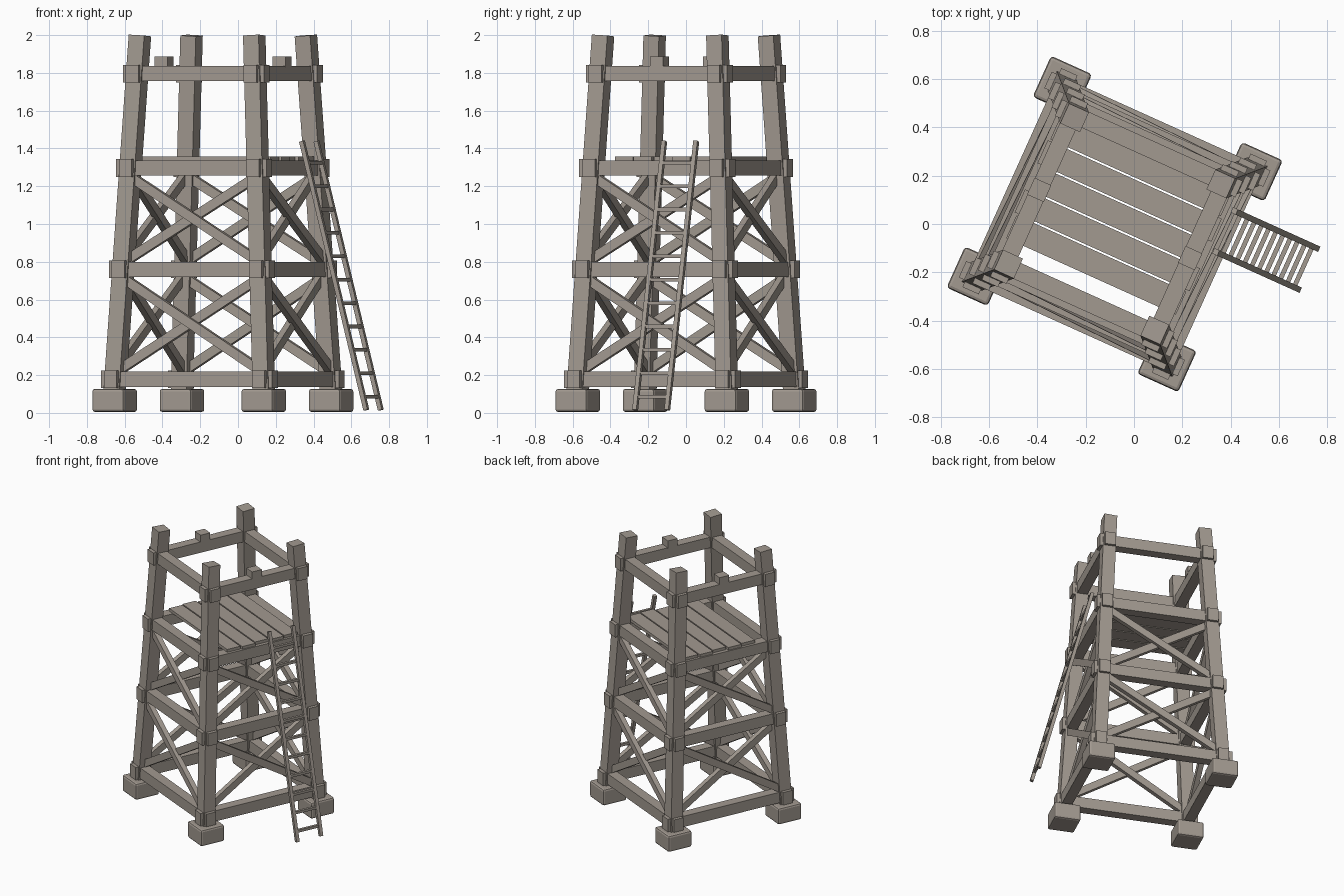
import bpy, math
from mathutils import Vector, Matrix

if "Cube" in bpy.data.objects:
    bpy.data.objects.remove(bpy.data.objects["Cube"])

# Tower frame: turned about z and shifted so the ladder balances the width
M = Matrix.Translation((-0.08, 0, 0)) @ Matrix.Rotation(math.radians(-24.3), 4, 'Z')
CUBE_F = [(0, 2, 3, 1), (4, 5, 7, 6), (0, 1, 5, 4), (2, 6, 7, 3), (0, 4, 6, 2), (1, 3, 7, 5)]
CORNERS = [(-1, -1), (1, -1), (1, 1), (-1, 1)]
LEVELS = [0.178, 0.76, 1.297, 1.796]

# Weathered wood colour
wood = bpy.data.materials.new("weathered_wood")
wood.diffuse_color = (0.36, 0.32, 0.28, 1)
wood.use_nodes = True
wood.node_tree.nodes["Principled BSDF"].inputs["Base Color"].default_value = wood.diffuse_color


def half(z):
    """Half spacing of the leaning posts at height z."""
    return 0.433 - 0.101 * (z - 0.12) / 1.88


def bar(name, a, b, w, d, side=(1, 0, 0), bevel=0):
    """Box from a to b; w is measured along side, d across it."""
    a, b = Vector(a), Vector(b)
    axis = (b - a).normalized()
    s = Vector(side)
    s = (s - axis * s.dot(axis)).normalized()
    t = axis.cross(s)
    verts = [p + s * w / 2 * i + t * d / 2 * j for p in (a, b) for i in (-1, 1) for j in (-1, 1)]
    me = bpy.data.meshes.new(name)
    me.from_pydata([M @ v for v in verts], [], CUBE_F)
    me.update()
    me.materials.append(wood)
    ob = bpy.data.objects.new(name, me)
    bpy.context.collection.objects.link(ob)
    if bevel:
        m = ob.modifiers.new("soft_edges", 'BEVEL')
        m.width, m.segments = bevel, 2
    return ob


# Footings and leaning posts
for i, (sx, sy) in enumerate(CORNERS):
    f, lo, hi = half(0.12), half(0.1), half(2.0)
    bar(f"footing_{i}", (sx * f, sy * f, 0.005), (sx * f, sy * f, 0.127), 0.186, 0.186, bevel=0.014)
    bar(f"post_{i}", (sx * lo, sy * lo, 0.1), (sx * hi, sy * hi, 1.998), 0.09, 0.09)

# Horizontal beams with a joint plate on both outer faces of each post
for k, z in enumerate(LEVELS):
    h = half(z)
    for i, (sx, sy) in enumerate(CORNERS):
        nx, ny = CORNERS[(i + 1) % 4]
        bar(f"beam_{k}_{i}", (sx * h, sy * h, z), (nx * h, ny * h, z), 0.08, 0.072, (0, 0, 1))
        bar(f"joint_plate_x_{k}_{i}", (sx * h, sy * h, z), (sx * (h + 0.067), sy * h, z),
            0.094, 0.074, (0, 0, 1))
        bar(f"joint_plate_y_{k}_{i}", (sx * h, sy * h, z), (sx * h, sy * (h + 0.067), z),
            0.094, 0.074, (0, 0, 1))

# Crossed braces on all four sides of the two lower bays
for k in range(2):
    z0, z1 = LEVELS[k] + 0.04, LEVELS[k + 1] - 0.04
    h0, h1 = half(z0), half(z1)
    for i, (sx, sy) in enumerate(CORNERS):
        nx, ny = CORNERS[(i + 1) % 4]
        out = Vector((sx + nx, sy + ny, 0)) / 2
        for j, (p, q) in enumerate((((sx, sy), (nx, ny)), ((nx, ny), (sx, sy)))):
            o = out * (0.012 if j else -0.012)
            bar(f"brace_{k}_{i}_{j}", Vector((p[0] * h0, p[1] * h0, z0)) + o,
                Vector((q[0] * h1, q[1] * h1, z1)) + o, 0.036, 0.05, out)

# Deck planks with uneven ends, leaving a gap along the front
for i, e in enumerate((0.0, 0.012, -0.006, 0.01, 0.002)):
    v = -0.242 + 0.112 * (i + 0.5)
    bar(f"deck_plank_{i}", (-0.385 - e, v, 1.347), (0.385 + e, v, 1.347), 0.022, 0.104, (0, 0, 1))

# Small blocks in the middle of two top rails
for s in (-1, 1):
    u = s * half(1.8)
    bar(f"rail_block_{s}", (u, 0, 1.83), (u, 0, 1.888), 0.076, 0.076)

# Ladder leaning on the right side
foot, top = Vector((0.803, 0, 0.015)), Vector((0.429, 0, 1.438))
for v in (0.067, 0.253):
    off = Vector((0, v, 0))
    bar("ladder_rail", foot + off, top + off, 0.024, 0.024)
for i in range(11):
    p = foot.lerp(top, 0.05 + i * 0.087)
    bar(f"ladder_rung_{i}", p + Vector((0, 0.067, 0)), p + Vector((0, 0.253, 0)), 0.019, 0.019)
